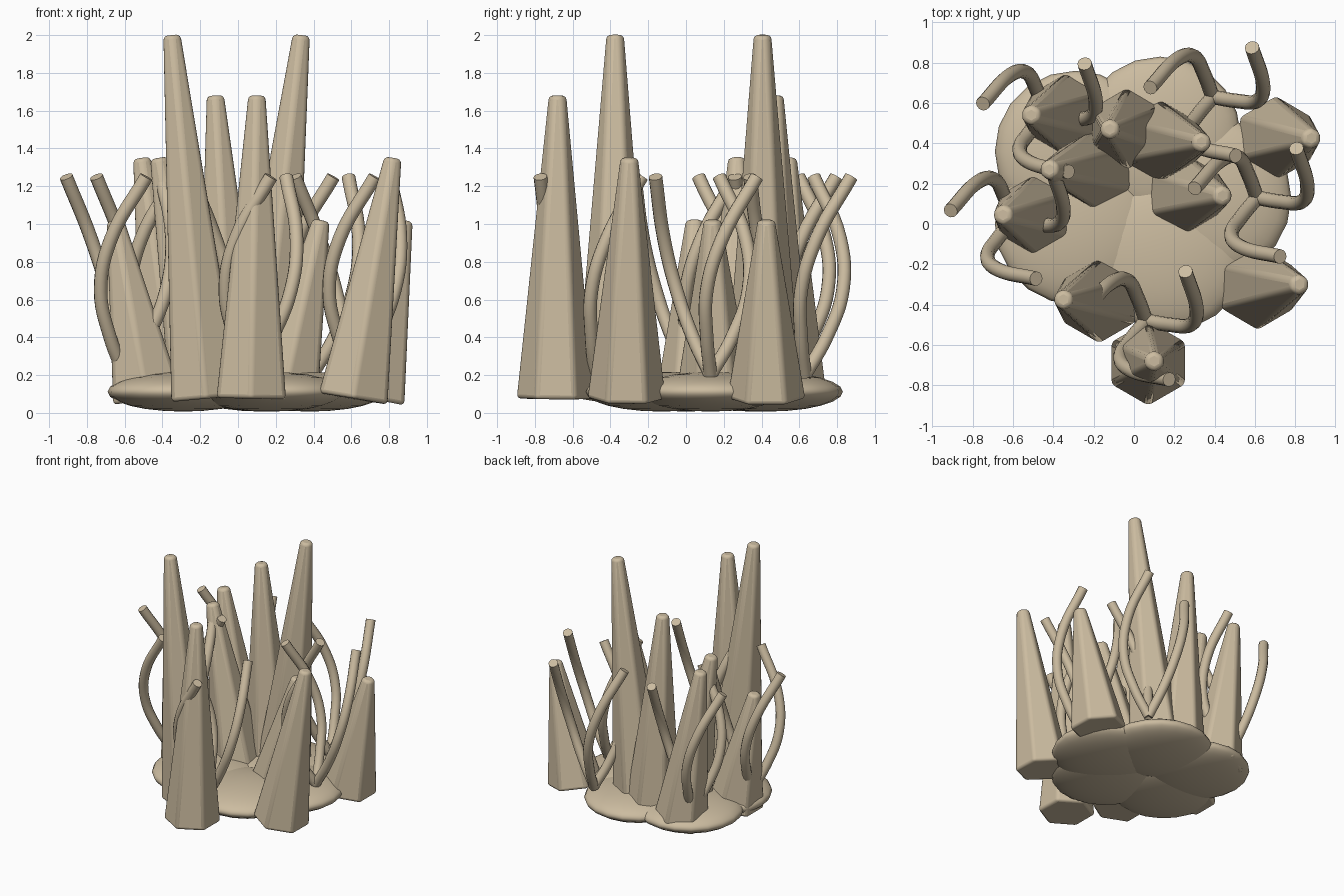
import bpy, math
from mathutils import Vector, Matrix

if "Cube" in bpy.data.objects:
    bpy.data.objects.remove(bpy.data.objects["Cube"])

sand = bpy.data.materials.new("sand")
sand.diffuse_color = (0.60, 0.50, 0.35, 1)
sand.use_nodes = True
sand.node_tree.nodes["Principled BSDF"].inputs["Base Color"].default_value = sand.diffuse_color


def finish(name, angle):
    ob = bpy.context.object
    ob.name = name
    ob.data.materials.clear()
    ob.data.materials.append(sand)
    bpy.ops.object.shade_smooth_by_angle(angle=math.radians(angle))
    return ob


# Flattened overlapping pads that form the base
for i, (x, y) in enumerate([(0.13, 0.43), (0.38, 0.13), (0.17, -0.13), (-0.29, 0.0), (-0.29, 0.36)]):
    bpy.ops.mesh.primitive_uv_sphere_add(segments=20, ring_count=12, location=(x, y, 0.112))
    bpy.context.object.scale = (0.4, 0.4, 0.105)
    finish(f"base_pad_{i + 1}", 60)

# Leaning six-sided spires: base x, base y, tip x, tip y, tip height
SPIRES = [
    (0.07, -0.69, 0.10, -0.68, 1.68),
    (-0.17, -0.38, -0.35, -0.375, 2.0),
    (0.61, -0.315, 0.82, -0.30, 1.35),
    (0.70, 0.425, 0.88, 0.425, 1.02),
    (0.12, 0.41, 0.335, 0.405, 2.0),
    (-0.03, 0.47, -0.12, 0.47, 1.68),
    (0.24, 0.15, 0.44, 0.14, 1.02),
    (-0.18, 0.275, -0.42, 0.27, 1.35),
    (-0.33, 0.54, -0.51, 0.54, 1.35),
    (-0.48, 0.045, -0.65, 0.045, 1.02),
]
for i, (bx, by, tx, ty, h) in enumerate(SPIRES):
    a, b = Vector((bx, by, 0.075)), Vector((tx, ty, h))
    d = b - a
    bpy.ops.mesh.primitive_cone_add(vertices=6, radius1=0.212, radius2=0.052, depth=d.length)
    ob = bpy.context.object
    lean = Vector((0, 0, 1)).rotation_difference(d.normalized()).to_matrix().to_4x4()
    ob.matrix_world = Matrix.Translation((a + b) / 2) @ lean
    bev = ob.modifiers.new("soft_edges", 'BEVEL')
    bev.width = 0.022
    bev.segments = 3
    finish(f"spire_{i + 1}", 30)

# Curling tendrils in clusters of three, turned about each root
PATH = [(0, 0, 0.2), (0.12, -0.02, 0.4), (0.22, -0.02, 0.65), (0.25, 0.06, 0.92), (0.195, 0.245, 1.25)]
ROOTS = [(0.61, 0.13), (0.39, 0.63), (0.06, -0.48), (-0.44, 0.55), (-0.60, 0.02)]
for i, (x, y) in enumerate(ROOTS):
    for k in range(3):
        cu = bpy.data.curves.new("tendril", 'CURVE')
        cu.dimensions = '3D'
        cu.bevel_depth = 0.036
        cu.bevel_resolution = 4
        cu.resolution_u = 6
        cu.use_fill_caps = True
        sp = cu.splines.new('BEZIER')
        sp.bezier_points.add(len(PATH) - 1)
        turn = Matrix.Rotation(k * math.tau / 3, 3, 'Z')
        for p, co in zip(sp.bezier_points, PATH):
            p.co = turn @ Vector(co) + Vector((x, y, 0))
            p.handle_left_type = p.handle_right_type = 'AUTO'
        ob = bpy.data.objects.new("tendril", cu)
        bpy.context.collection.objects.link(ob)
        bpy.ops.object.select_all(action='DESELECT')
        ob.select_set(True)
        bpy.context.view_layer.objects.active = ob
        bpy.ops.object.convert(target='MESH')
        finish(f"tendril_{i + 1}_{k + 1}", 45)
